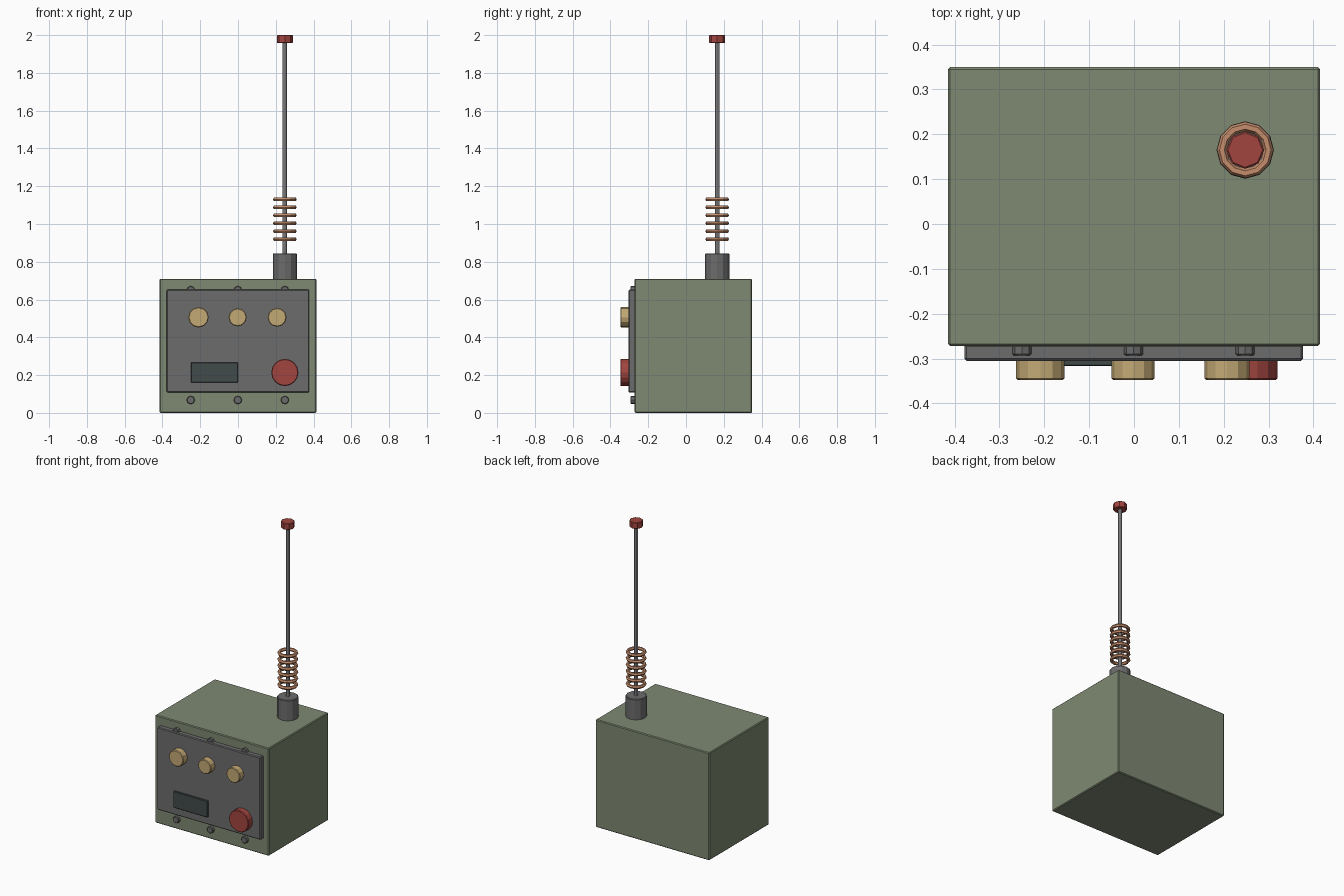
import bpy
from math import pi

if "Cube" in bpy.data.objects:
    bpy.data.objects.remove(bpy.data.objects["Cube"], do_unlink=True)


def material(name, r, g, b):
    m = bpy.data.materials.new(name)
    m.use_nodes = True
    m.diffuse_color = (r, g, b, 1)
    m.node_tree.nodes["Principled BSDF"].inputs["Base Color"].default_value = (r, g, b, 1)
    return m


GREEN = material("olive green", .21, .25, .17)
GREY = material("dark grey", .15, .15, .15)
STEEL = material("steel", .32, .32, .34)
GOLD = material("brass yellow", .55, .40, .18)
RED = material("red", .36, .06, .05)
COPPER = material("copper", .56, .27, .15)
GLASS = material("dark screen", .055, .07, .07)


def finish(name, mat, bevel=0):
    ob = bpy.context.object
    ob.name = name
    ob.data.materials.append(mat)
    if bevel:
        mod = ob.modifiers.new("Bevel", "BEVEL")
        mod.width = bevel
        mod.segments = 1
        mod.limit_method = "ANGLE"
        mod.angle_limit = 1
    return ob


def box(name, lo, hi, mat, bevel):
    bpy.ops.mesh.primitive_cube_add(size=1, location=[(a + b) / 2 for a, b in zip(lo, hi)])
    bpy.context.object.scale = [b - a for a, b in zip(lo, hi)]
    bpy.ops.object.transform_apply(location=False, rotation=False, scale=True)
    return finish(name, mat, bevel)


def disc(name, x, z, radius, y_front, mat, sides, bevel, y_back=-.27):
    """Cylinder facing the front."""
    bpy.ops.mesh.primitive_cylinder_add(vertices=sides, radius=radius, depth=y_back - y_front,
                                        location=(x, (y_back + y_front) / 2, z),
                                        rotation=(pi / 2, 0, 0))
    return finish(name, mat, bevel)


def post(name, radius, z0, z1, mat, sides, bevel=0):
    """Upright cylinder on the antenna axis."""
    bpy.ops.mesh.primitive_cylinder_add(vertices=sides, radius=radius, depth=z1 - z0,
                                        location=(AX, AY, (z0 + z1) / 2))
    return finish(name, mat, bevel)


# Case and front panel
box("case", (-.415, -.272, 0), (.415, .35, .71), GREEN, .005)
box("front_panel", (-.378, -.305, .108), (.377, -.268, .652), GREY, .005)
box("screen", (-.25, -.317, .16), (0, -.3, .268), GLASS, .003)

# Controls
for side, x, r in (("right", -.209, .054), ("middle", -.002, .048), ("left", .207, .05)):
    disc(side + "_knob", x, .506, r, -.348, GOLD, 12, .004, -.3)
disc("push_button", .248, .214, .072, -.348, RED, 16, .004, -.3)

# Bolts above and below the panel
for row, z in (("upper", .65), ("lower", .068)):
    for side, x in (("right", -.25), ("middle", -.001), ("left", .248)):
        disc(f"{row}_{side}_bolt", x, z, .022, -.293, GREY, 8, .003)

# Antenna
AX, AY = .248, .165
post("antenna_socket", .064, .705, .845, GREY, 12, .004)
post("antenna_rod", .012, .84, 1.965, STEEL, 8)
post("antenna_tip", .042, 1.958, 2, RED, 8, .003)
for i in range(6):
    bpy.ops.mesh.primitive_torus_add(major_radius=.052, minor_radius=.011, major_segments=12,
                                     minor_segments=6, location=(AX, AY, .92 + i * .042))
    finish(f"coil_ring_{i + 1}", COPPER)
